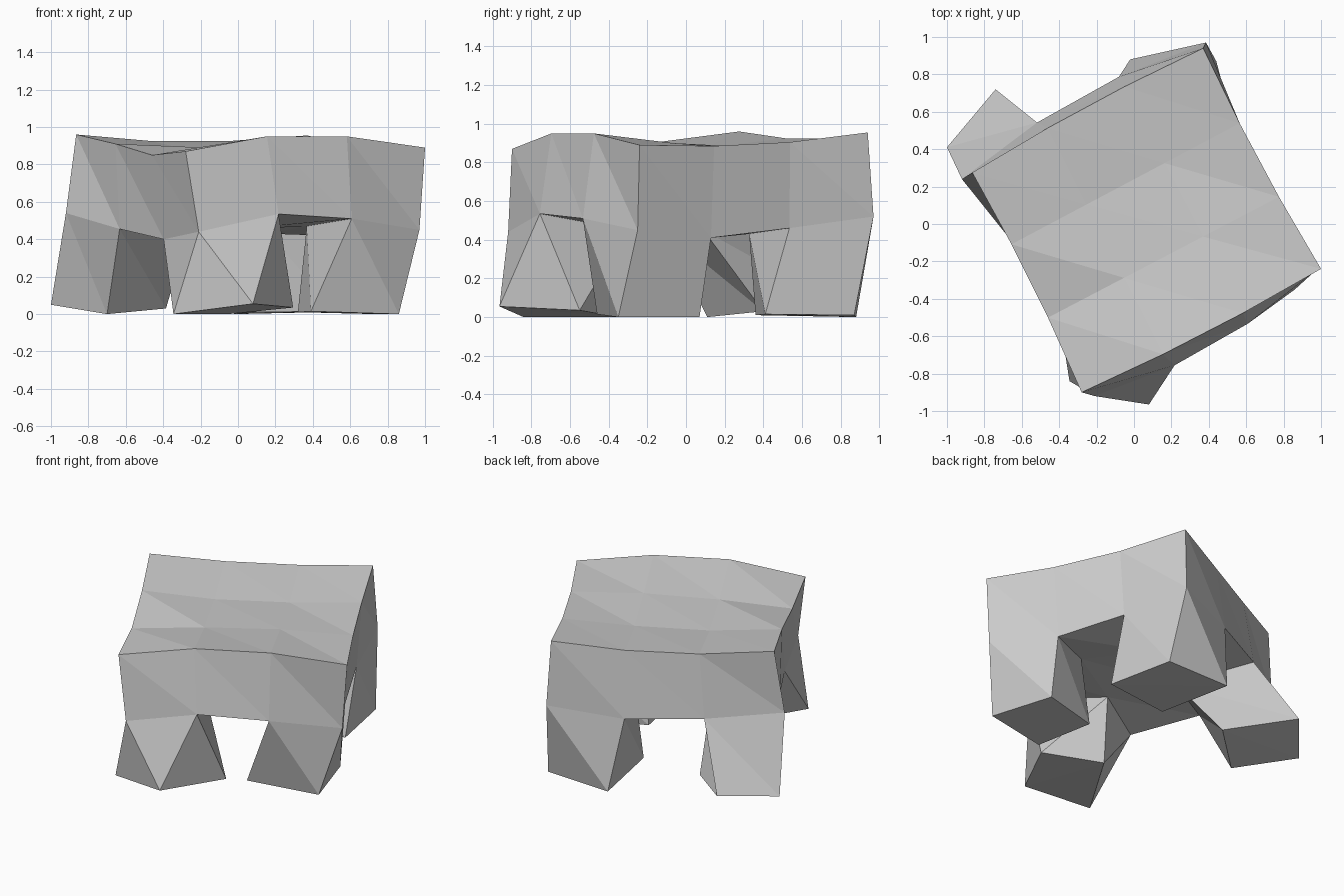
import bpy
import bmesh
from mathutils import Vector

cube = bpy.data.objects.get("Cube")
if cube:
    bpy.data.objects.remove(cube, do_unlink=True)

# Single plain colour
grey = bpy.data.materials.new("plain_grey")
grey.use_nodes = True
colour = (0.6, 0.6, 0.6, 1)
grey.diffuse_color = colour
grey.node_tree.nodes["Principled BSDF"].inputs["Base Color"].default_value = colour

CELLS = 3
LAST = CELLS


def layer(bm, corners, heights, pinch, bulge):
    """Grid of vertices between four corners, with pinched sides and bulging ends."""
    front_a, front_b, back_a, back_b = [Vector(c) for c in corners]
    grid = {}
    for row, row_heights in enumerate(heights):
        for col, height in enumerate(row_heights):
            u, v = col / CELLS, row / CELLS
            if 0 < row < LAST and col in (0, LAST):
                u += pinch if col == 0 else -pinch
            if 0 < col < LAST and row in (0, LAST):
                v += bulge if row == LAST else -bulge
            flat = front_a.lerp(front_b, u).lerp(back_a.lerp(back_b, u), v)
            grid[col, row] = bm.verts.new((flat.x, flat.y, height))
    return grid


def wall(bm, upper, lower):
    """Closed band of triangles between two matching loops."""
    count = len(upper)
    for i in range(count):
        j = (i + 1) % count
        bm.faces.new((upper[i], lower[i], lower[j]))
        bm.faces.new((upper[i], lower[j], upper[j]))


def cell(grid, col, row):
    """Corners of one cell, counter-clockwise from above."""
    return [grid[col, row], grid[col + 1, row],
            grid[col + 1, row + 1], grid[col, row + 1]]


def panel(bm, loop):
    """Quad split from its second to its fourth corner."""
    a, b, c, d = loop
    bm.faces.new((a, b, d))
    bm.faces.new((b, c, d))


bm = bmesh.new()

# Uneven upper surface, rows running front to back
top = layer(
    bm,
    [(-0.28, -0.9), (1.0, -0.24), (-0.865, 0.275), (0.37, 0.94)],
    [(0.87, 0.95, 0.95, 0.89),
     (0.85, 0.885, 0.9, 0.885),
     (0.91, 0.875, 0.88, 0.905),
     (0.96, 0.925, 0.925, 0.955)],
    0.012, 0.014)

# Underside of the slab, where the legs begin
under = layer(
    bm,
    [(-0.21, -0.92), (0.97, -0.25), (-0.92, 0.24), (0.385, 0.97)],
    [(0.44, 0.535, 0.51, 0.45),
     (0.4, 0.45, 0.47, 0.41),
     (0.455, 0.45, 0.43, 0.46),
     (0.54, 0.505, 0.48, 0.52)],
    0.04, 0.05)

# Feet, each listed in the same order as the corners of its cell
feet = {
    (0, 0): [(-0.345, -0.84, 0), (0.08, -0.965, 0.055),
             (0.295, -0.55, 0.035), (-0.05, -0.35, 0)],
    (2, 0): [(0.39, -0.46, 0.015), (0.86, -0.35, 0),
             (0.73, 0.07, 0), (0.32, -0.05, 0.01)],
    (2, 2): [(0.07, 0.36, 0.01), (0.53, 0.41, 0.015),
             (0.44, 0.87, 0.01), (-0.02, 0.88, 0)],
    (0, 2): [(-0.7, 0.11, 0), (-0.385, 0.4, 0.03),
             (-0.74, 0.72, 0.1), (-1.0, 0.41, 0.05)],
}

# Slab cells and legs
for col in range(CELLS):
    for row in range(CELLS):
        panel(bm, cell(top, col, row))
        loop = cell(under, col, row)
        if (col, row) in feet:
            foot = [bm.verts.new(p) for p in feet[col, row]]
            wall(bm, loop, foot)
            panel(bm, foot)
        else:
            panel(bm, loop)

# Slab sides
rim = [(i, 0) for i in range(LAST)] + [(LAST, i) for i in range(LAST)]
rim += [(LAST - c, LAST - r) for c, r in rim]
wall(bm, [top[k] for k in rim], [under[k] for k in rim])

bmesh.ops.recalc_face_normals(bm, faces=bm.faces[:])
mesh = bpy.data.meshes.new("four_legged_block")
bm.to_mesh(mesh)
bm.free()
mesh.materials.append(grey)
block = bpy.data.objects.new("four_legged_block", mesh)
bpy.context.collection.objects.link(block)
